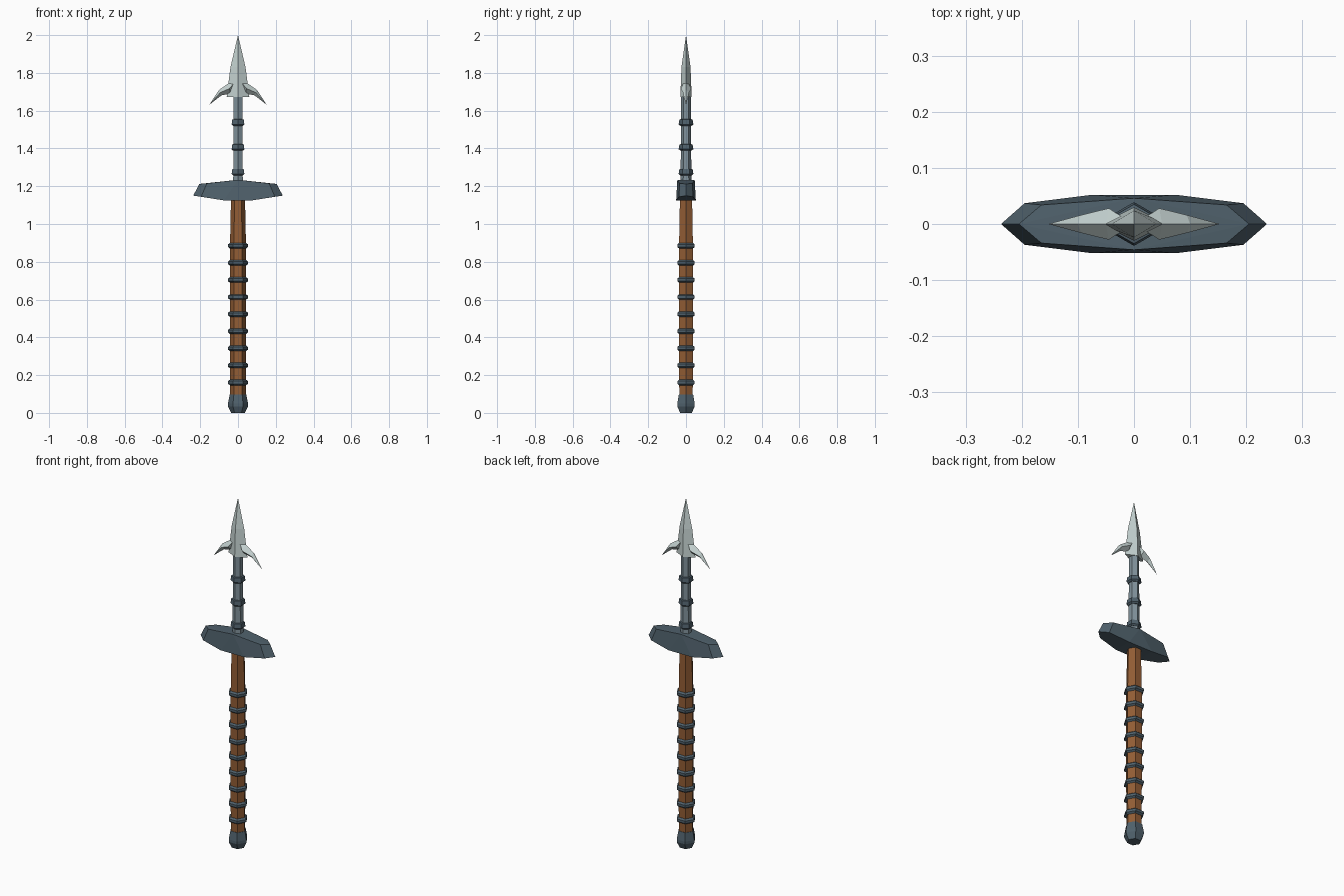
import bpy, bmesh
from math import sin, cos, pi, radians

cube = bpy.data.objects.get("Cube")
if cube:
    bpy.data.objects.remove(cube)


def material(name, rgb):
    m = bpy.data.materials.new(name)
    m.use_nodes = True
    m.diffuse_color = (*rgb, 1)
    m.node_tree.nodes["Principled BSDF"].inputs["Base Color"].default_value = (*rgb, 1)
    return m


wood = material("brown wood", (0.29, 0.11, 0.035))
dark = material("dark steel", (0.08, 0.12, 0.15))
steel = material("grey steel", (0.22, 0.29, 0.33))
bright = material("bright steel", (0.56, 0.65, 0.64))


def finish(name, bm, mat):
    bmesh.ops.recalc_face_normals(bm, faces=bm.faces)
    mesh = bpy.data.meshes.new(name)
    bm.to_mesh(mesh)
    bm.free()
    mesh.materials.append(mat)
    obj = bpy.data.objects.new(name, mesh)
    bpy.context.collection.objects.link(obj)
    return obj


def loft(name, sections, mat):
    """Skin a list of point loops and cap both ends."""
    bm = bmesh.new()
    loops = [[bm.verts.new(p) for p in s] for s in sections]
    n = len(loops[0])
    for a, b in zip(loops, loops[1:]):
        for i in range(n):
            j = (i + 1) % n
            bm.faces.new((a[i], a[j], b[j], b[i]))
    bm.faces.new(loops[0][::-1])
    bm.faces.new(loops[-1])
    bmesh.ops.remove_doubles(bm, verts=bm.verts, dist=0.0001)
    return finish(name, bm, mat)


def hex_turn(name, profile, mat, turn=0):
    """Six-sided turned part from (radius, z) pairs."""
    angles = [radians(turn) + k * pi / 3 for k in range(6)]
    return loft(name, [[(r * cos(a), r * sin(a), z) for a in angles]
                       for r, z in profile], mat)


# Grip and pommel
hex_turn("grip", [(0.041, 0.08), (0.043, 0.5), (0.042, 0.9), (0.037, 1.14)], wood)
hex_turn("pommel", [(0.036, 0), (0.053, 0.035), (0.053, 0.05), (0.044, 0.097)], dark)
for k in range(9):
    z = 0.162 + k * 0.0905
    hex_turn(f"grip_ring_{k + 1}", [(0.042, z - 0.016), (0.053, z - 0.008),
                                    (0.053, z + 0.006), (0.042, z + 0.014)], dark)

# Guard: faceted block with a peaked top
bm = bmesh.new()
for sx in (-1, 1):
    bm.verts.new((sx * 0.237, 0, 1.15))
    bm.verts.new((sx * 0.205, 0, 1.212))
    for sy in (-1, 1):
        bm.verts.new((sx * 0.195, sy * 0.037, 1.144))
        bm.verts.new((sx * 0.075, sy * 0.052, 1.125))
        bm.verts.new((sx * 0.165, sy * 0.034, 1.215))
for sy in (-1, 1):
    bm.verts.new((0, sy * 0.046, 1.234))
bmesh.ops.convex_hull(bm, input=bm.verts)
bmesh.ops.dissolve_limit(bm, angle_limit=radians(3), verts=bm.verts, edges=bm.edges)
finish("guard", bm, dark)

# Shaft and its collars
hex_turn("shaft", [(0.03, 1.2), (0.028, 1.3), (0.026, 1.7)], steel, 30)
for k, z in enumerate((1.277, 1.408, 1.54)):
    hex_turn(f"collar_{k + 1}", [(0.03, z - 0.02), (0.039, z - 0.012),
                                 (0.035, z + 0.013), (0.027, z + 0.015)], dark, 30)


def diamond(x, y, z):
    return [(x, 0, z), (0, y, z), (-x, 0, z), (0, -y, z)]


# Spearhead
loft("spearhead", [diamond(0.06, 0.03, 1.672), diamond(0.04, 0.024, 1.83),
                   diamond(0.0, 0.0, 2.0)], bright)

# Swept barbs: (x top, z top, x bottom, z bottom, half thickness)
barb = [(0.02, 1.76, 0.02, 1.735, 0.012), (0.05, 1.745, 0.04, 1.69, 0.028),
        (0.10, 1.71, 0.088, 1.681, 0.016), (0.153, 1.63, 0.153, 1.63, 0)]
for side, s in (("left", 1), ("right", -1)):
    loft(f"{side}_barb", [[(s * xt, 0, zt), (s * (xt + xb) / 2, y, (zt + zb) / 2),
                           (s * xb, 0, zb), (s * (xt + xb) / 2, -y, (zt + zb) / 2)]
                          for xt, zt, xb, zb, y in barb], bright)
